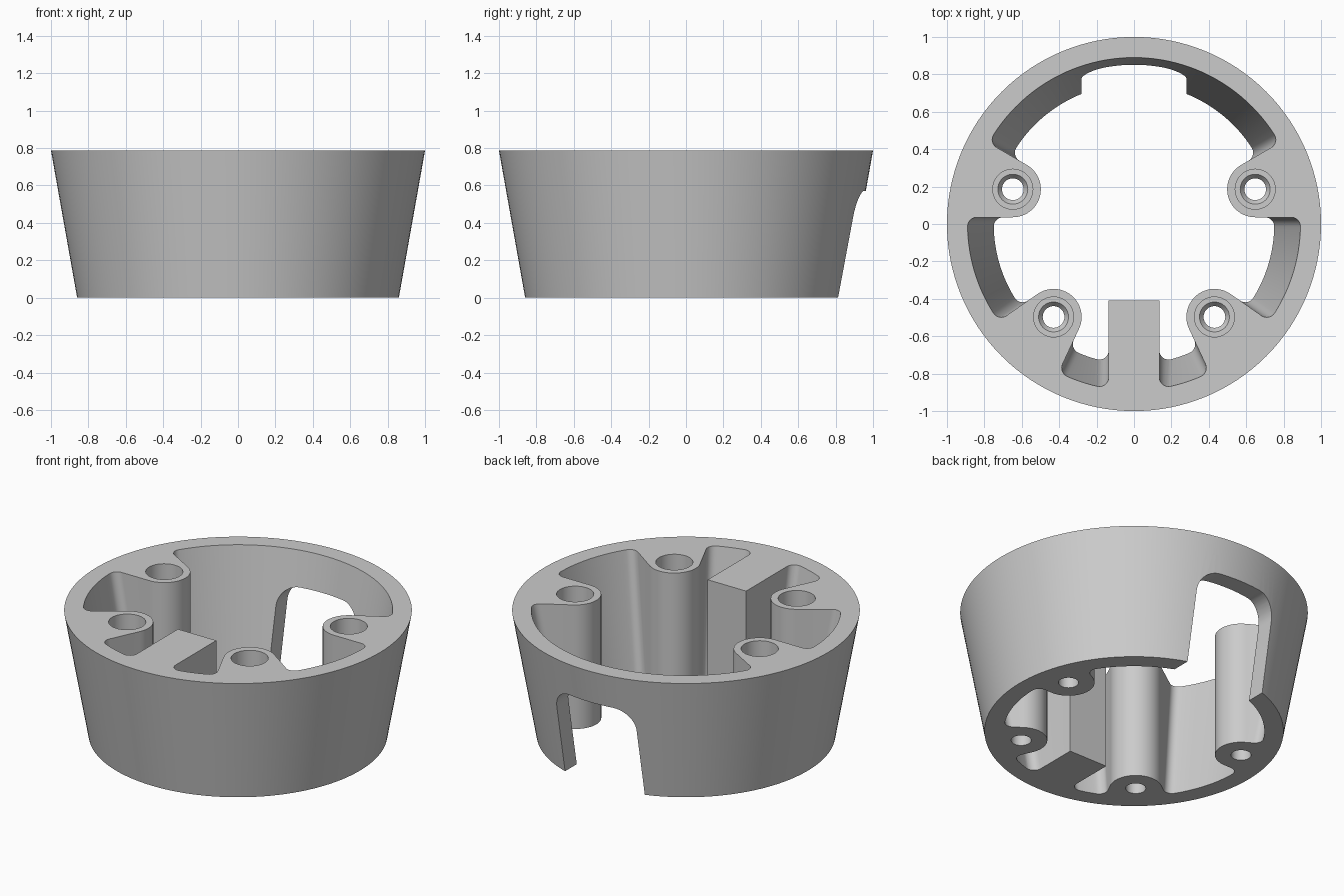
import bpy, bmesh
from math import sin, cos, pi, radians, atan2, sqrt
from mathutils import Vector

H = 0.787                 # height
R0, R1 = 0.86, 1.0        # outer radius, bottom and top
WALL = 0.11
POST_R, FILLET = 0.15, 0.05
BACK_POST, FRONT_POST = Vector((0.648, 0.186)), Vector((0.43, -0.497))
BLOCK_X, BLOCK_Y = 0.135, -0.41

cube = bpy.data.objects.get("Cube")
if cube:
    bpy.data.objects.remove(cube, do_unlink=True)

grey = bpy.data.materials.new("light grey")
grey.use_nodes = True
colour = (0.6, 0.6, 0.6, 1)
grey.diffuse_color = colour
grey.node_tree.nodes["Principled BSDF"].inputs["Base Color"].default_value = colour


def polar(a, r=1.0):
    return Vector((cos(a), sin(a))) * r


def arc(centre, r, a, b, n):
    return [centre + polar(a + (b - a) * i / n, r) for i in range(n + 1)]


def loft(name, loops):
    """Solid through closed loops of equal length, with flat caps."""
    bm = bmesh.new()
    rings = [[bm.verts.new(p) for p in loop] for loop in loops]
    n = len(rings[0])
    for a, b in zip(rings, rings[1:]):
        for i in range(n):
            j = (i + 1) % n
            bm.faces.new((a[i], a[j], b[j], b[i]))
    bm.faces.new(rings[0])
    bm.faces.new(rings[-1])
    bmesh.ops.recalc_face_normals(bm, faces=bm.faces)
    mesh = bpy.data.meshes.new(name)
    bm.to_mesh(mesh)
    bm.free()
    mesh.materials.append(grey)
    obj = bpy.data.objects.new(name, mesh)
    bpy.context.collection.objects.link(obj)
    return obj


def lathe(name, profile, centre=(0, 0), n=48):
    c = Vector(centre)
    return loft(name, [[(*(c + polar(2 * pi * i / n, r)), z) for i in range(n)]
                       for r, z in profile])


def wall_fillet(p, normal, side, R):
    """Rounded corner from the wall circle to the line through p."""
    b = p + polar(normal, FILLET)
    d = polar(normal + side * pi / 2)
    k = b.dot(d)
    q = b + d * (-k + sqrt(k * k - b.length_squared + (R - FILLET) ** 2))
    start, end = atan2(q.y, q.x), normal + pi
    end = start + (end - start + pi) % (2 * pi) - pi
    return start, arc(q, FILLET, start, end, 8)


def cavity_outline(R):
    """Inner outline: wall arcs, ribbed posts and the front block."""
    pts, angle = [], pi / 2
    origin = Vector((0, 0))
    for c, n1, n2 in ((BACK_POST, radians(120), radians(270)),
                      (FRONT_POST, radians(55), radians(205))):
        a1, corner = wall_fillet(c + polar(n1, POST_R), n1, -1, R)
        pts += arc(origin, R, angle, a1, 24)[:-1] + corner
        pts += arc(c, POST_R, n1, n2, 24)
        angle, corner = wall_fillet(c + polar(n2, POST_R), n2, 1, R)
        pts += corner[:0:-1]
    tip = Vector((BLOCK_X, BLOCK_Y))
    a1, corner = wall_fillet(tip, 0, -1, R)
    pts += arc(origin, R, angle, a1, 8)[:-1] + corner + [tip]
    return pts + [Vector((-p.x, p.y)) for p in pts[:0:-1]]


# Tapered outer body
body = lathe("tapered_housing", [(R0, 0), (R1, H)], n=128)

# Tapered cavity, running past both ends
cutters = []
slope = (R1 - R0) / H
loops = []
for z in (-0.1, H + 0.1):
    loops.append([(p.x, p.y, z) for p in cavity_outline(R0 - WALL + slope * z)])
cutters.append(loft("cavity_cutter", loops))

# Stepped screw bores in the four posts
bore = [(0.058, -0.1), (0.058, 0.17), (0.08, 0.2), (0.107, 0.2), (0.107, H + 0.1)]
for c in (BACK_POST, FRONT_POST):
    for s in (-1, 1):
        cutters.append(lathe("bore_cutter", bore, (s * c.x, c.y)))

# Rounded notch through the back wall
W, TOP, CR = 0.28, 0.57, 0.13
notch = [Vector((W, -0.1))]
notch += arc(Vector((W - CR, TOP - CR)), CR, 0, pi / 2, 12)
notch += arc(Vector((CR - W, TOP - CR)), CR, pi / 2, pi, 12)
notch.append(Vector((-W, -0.1)))
cutters.append(loft("notch_cutter", [[(p.x, y, p.y) for p in notch] for y in (0.45, 1.2)]))

# Apply the cuts, then smooth the curved walls
bpy.ops.object.select_all(action='DESELECT')
bpy.context.view_layer.objects.active = body
body.select_set(True)
for cutter in cutters:
    cutter.hide_render = True
    mod = body.modifiers.new("cut", 'BOOLEAN')
    mod.operation = 'DIFFERENCE'
    mod.solver = 'EXACT'
    mod.object = cutter
    bpy.ops.object.modifier_apply(modifier=mod.name)
    bpy.data.objects.remove(cutter, do_unlink=True)
bpy.ops.object.shade_smooth_by_angle(angle=radians(30))
